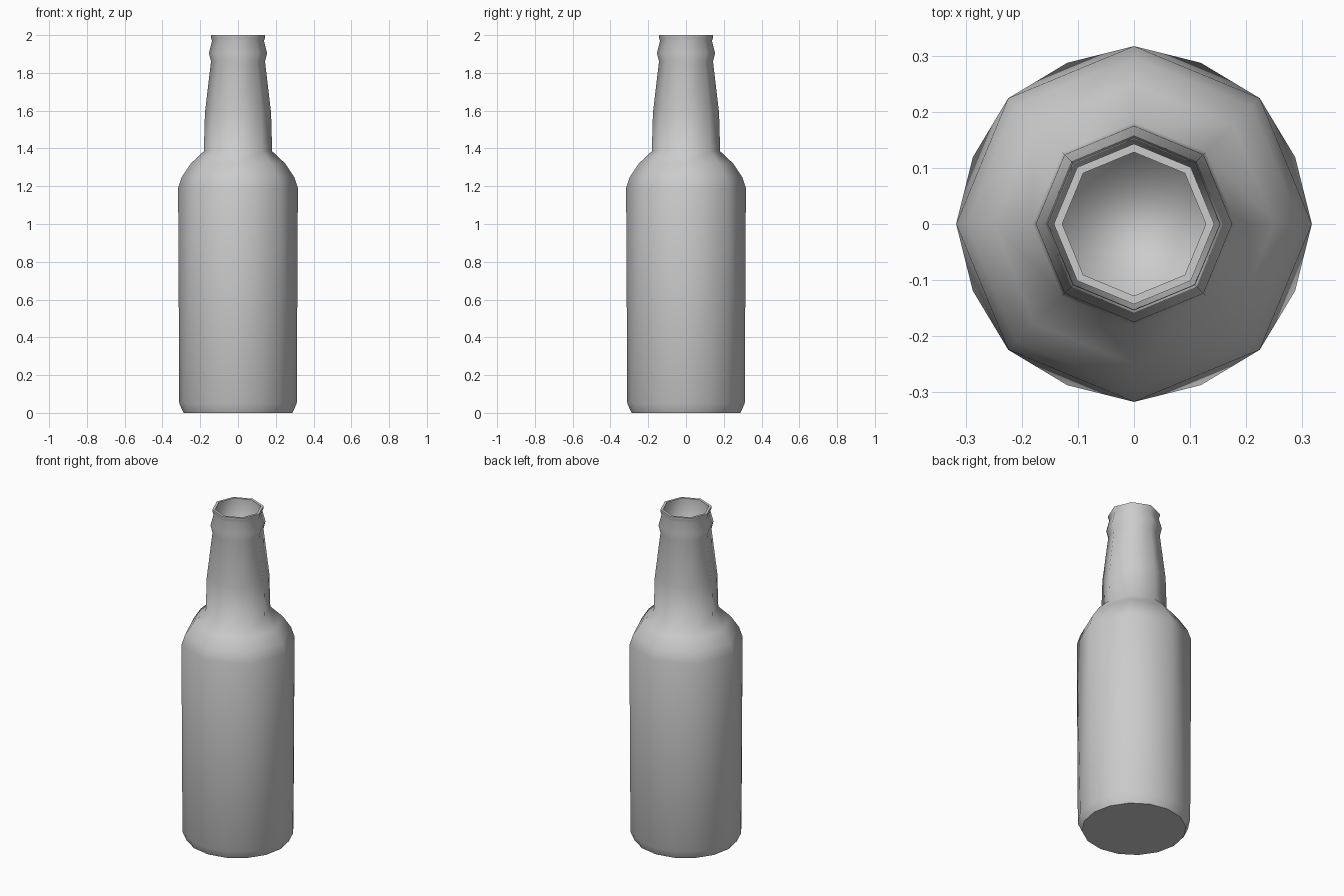
import bpy, bmesh
from math import cos, sin, pi, radians

cube = bpy.data.objects.get("Cube")
if cube:
    bpy.data.objects.remove(cube)

glass = bpy.data.materials.new("grey_glass")
glass.use_nodes = True
GREY = (0.6, 0.6, 0.6, 1)
glass.diffuse_color = GREY
glass.node_tree.nodes["Principled BSDF"].inputs["Base Color"].default_value = GREY

bm = bmesh.new()


def ring(radius, z, sides):
    return [bm.verts.new((radius * cos(2 * pi * i / sides), radius * sin(2 * pi * i / sides), z))
            for i in range(sides)]


def bridge(low, high):
    n = len(low)
    for i in range(n):
        j = (i + 1) % n
        bm.faces.new((low[i], low[j], high[j], high[i]))


# Base and rounded heel: sixteen sides
foot = ring(0.288, 0, 16)
heel = ring(0.311, 0.05, 16)
bm.faces.new(foot[::-1])
bridge(foot, heel)

# Body: sixteen sides below merge into eight at the shoulder
shoulder = ring(0.317, 1.19, 8)
for i in range(8):
    a, b = shoulder[i], shoulder[(i + 1) % 8]
    left, mid, right = heel[2 * i], heel[2 * i + 1], heel[(2 * i + 2) % 16]
    bm.faces.new((left, mid, a))
    bm.faces.new((mid, b, a))
    bm.faces.new((mid, right, b))

# Shoulder, neck, collar, lip and the inside of the mouth: eight sides
profile = [(0.297, 1.25), (0.25, 1.32), (0.181, 1.385), (0.175, 1.59), (0.143, 1.86),
           (0.154, 1.905), (0.137, 1.97), (0.143, 1.985), (0.143, 2.0),
           (0.128, 2.0), (0.128, 1.75)]
last = shoulder
for radius, z in profile:
    new = ring(radius, z, 8)
    bridge(last, new)
    last = new
floor = bm.faces.new(last)
floor_edges = {e.index for e in floor.edges}
bm.edges.index_update()
floor_edges = {e.index for e in floor.edges}

mesh = bpy.data.meshes.new("bottle")
bm.to_mesh(mesh)
bm.free()
mesh.materials.append(glass)
bottle = bpy.data.objects.new("bottle", mesh)
bpy.context.collection.objects.link(bottle)

# Smooth glass with a crisp rim and base; the mouth cavity stays soft
bpy.ops.object.select_all(action='DESELECT')
bottle.select_set(True)
bpy.context.view_layer.objects.active = bottle
bpy.ops.object.shade_smooth_by_angle(angle=radians(50))
for edge in mesh.edges:
    if edge.index in floor_edges:
        edge.use_edge_sharp = False
